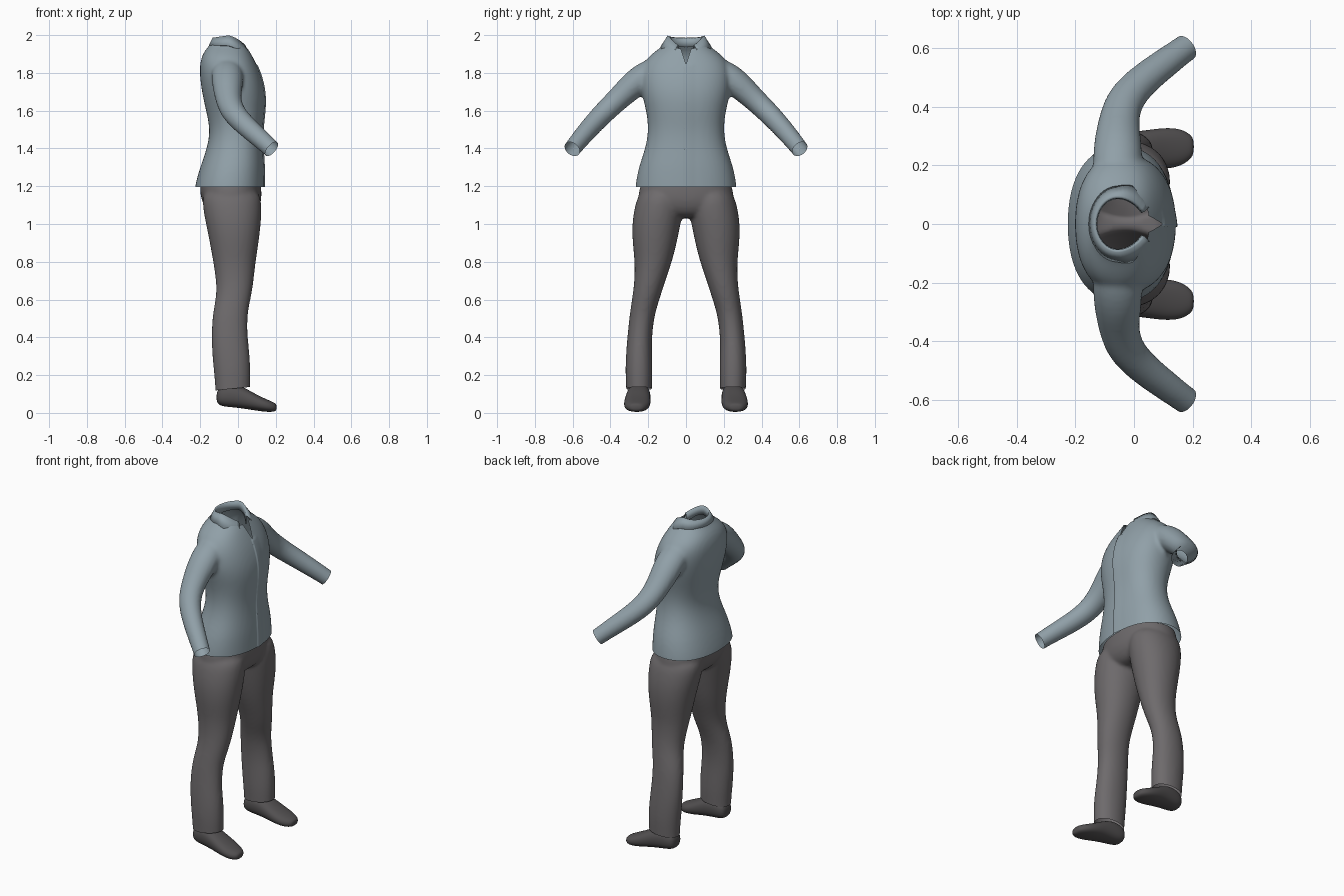
import bpy, bmesh, math
from mathutils import Vector

if "Cube" in bpy.data.objects:
    bpy.data.objects.remove(bpy.data.objects["Cube"])


def material(name, color):
    m = bpy.data.materials.new(name)
    m.use_nodes = True
    m.diffuse_color = (*color, 1)
    m.node_tree.nodes["Principled BSDF"].inputs["Base Color"].default_value = (*color, 1)
    return m


blue_grey = material("blue grey cloth", (0.28, 0.35, 0.39))
dark_grey = material("dark grey cloth", (0.155, 0.145, 0.15))
charcoal = material("charcoal leather", (0.085, 0.08, 0.082))

SIDES = 16


def loft(bm, rings, power=1.0):
    """Closed skin through (centre, half axis, half axis) rings."""
    rows = []
    for c, u, v in rings:
        row = []
        for i in range(SIDES):
            a = math.tau * i / SIDES
            k, s = math.cos(a), math.sin(a)
            k = math.copysign(abs(k) ** power, k) * 1.03
            s = math.copysign(abs(s) ** power, s) * 1.03
            row.append(bm.verts.new(Vector(c) + Vector(u) * k + Vector(v) * s))
        rows.append(row)
    faces = [bm.faces.new(rows[0]), bm.faces.new(rows[-1])]
    for a, b in zip(rows, rows[1:]):
        for i in range(SIDES):
            j = (i + 1) % SIDES
            faces.append(bm.faces.new((a[i], a[j], b[j], b[i])))
    bmesh.ops.recalc_face_normals(bm, faces=faces)


def level(z, x0, x1, y0, y1):
    """Horizontal ring from its extents."""
    return ((x0 + x1) / 2, (y0 + y1) / 2, z), ((x1 - x0) / 2, 0, 0), (0, (y1 - y0) / 2, 0)


def tube(points):
    """Rings square to a path of (position, x radius, other radius)."""
    rings = []
    for i, (p, ru, rv) in enumerate(points):
        before, after = points[max(i - 1, 0)][0], points[min(i + 1, len(points) - 1)][0]
        t = (Vector(after) - Vector(before)).normalized()
        u = (Vector((1, 0, 0)) - t * t.x).normalized()
        rings.append((p, u * ru, t.cross(u) * rv))
    return rings


def make_object(name, bm, mat):
    mesh = bpy.data.meshes.new(name)
    bm.to_mesh(mesh)
    bm.free()
    mesh.materials.append(mat)
    mesh.shade_smooth()
    ob = bpy.data.objects.new(name, mesh)
    bpy.context.collection.objects.link(ob)
    return ob


def fuse(bm, name, mat):
    """Blend overlapping lofts into one skin, return object and editable mesh."""
    ob = make_object(name, bm, mat)
    ob.modifiers.new("round", "SUBSURF").levels = 2
    remesh = ob.modifiers.new("blend", "REMESH")
    remesh.mode = "VOXEL"
    remesh.voxel_size = 0.011
    smooth = ob.modifiers.new("soften", "SMOOTH")
    smooth.iterations = 5
    dg = bpy.context.evaluated_depsgraph_get()
    mesh = bpy.data.meshes.new_from_object(ob.evaluated_get(dg))
    ob.modifiers.clear()
    ob.data = mesh
    out = bmesh.new()
    out.from_mesh(mesh)
    return ob, out


def cut(bm, co, no, rule, clear=True):
    """Slice the faces picked by rule; clear what lies beyond the plane."""
    faces = [f for f in bm.faces if rule(f.calc_center_median())]
    geom = set(faces)
    for f in faces:
        geom.update(f.verts)
        geom.update(f.edges)
    bmesh.ops.bisect_plane(bm, geom=list(geom), plane_co=co, plane_no=no, clear_outer=clear)


def finish(ob, bm, mat):
    bm.to_mesh(ob.data)
    bm.free()
    ob.data.materials.clear()
    ob.data.materials.append(mat)
    ob.data.shade_smooth()


# Shirt: torso and two sleeves
bm = bmesh.new()
torso = [(1.10, -.235, .14, .27), (1.19, -.23, .138, .268), (1.30, -.20, .138, .25),
         (1.40, -.162, .13, .212), (1.50, -.145, .128, .196), (1.60, -.168, .142, .208),
         (1.70, -.19, .144, .235), (1.80, -.203, .118, .24), (1.87, -.198, .085, .215),
         (1.92, -.175, .058, .155), (1.95, -.145, .038, .11), (2.0, -.125, .02, .09),
         (2.08, -.125, .02, .09)]
loft(bm, [level(z, x0, x1, -w, w) for z, x0, x1, w in torso], 0.88)
for s in (1, -1):
    sleeve = [((-.06, .12, 1.85), .08, .06), ((-.055, .25, 1.765), .086, .078),
              ((-.055, .34, 1.68), .07, .062), ((-.035, .43, 1.595), .064, .058),
              ((.045, .505, 1.515), .056, .053), ((.12, .56, 1.45), .051, .049),
              ((.18, .605, 1.395), .046, .045), ((.24, .645, 1.34), .046, .045)]
    loft(bm, tube([((x, s * y, z), a, b) for (x, y, z), a, b in sleeve]))
shirt, bm = fuse(bm, "shirt", blue_grey)

# Open hem, cuffs, neck
cut(bm, (0, 0, 1.195), (0, 0, -1), lambda c: c.z < 1.25 and abs(c.y) < .35)
for s in (1, -1):
    cut(bm, (.18, s * .6, 1.397), (.65, s * .45, -.55), lambda c: c.y * s > .5)
cut(bm, (-.05, 0, 1.955), (.25, 0, 1), lambda c: c.z > 1.88 and abs(c.y) < .15)

# Neck slit
SLIT, SLOPE = 1.845, 0.33
for s in (1, -1):
    cut(bm, (0, 0, SLIT), (0, s, -SLOPE), lambda c: c.x > 0 and c.z > 1.8, False)
slit = []
for f in bm.faces:
    c = f.calc_center_median()
    if c.x > 0 and c.z > SLIT and abs(c.y) < (c.z - SLIT) * SLOPE:
        slit.append(f)
bmesh.ops.delete(bm, geom=slit, context="FACES")

# Overlapping front placket
for y in (-.012, -.009):
    cut(bm, (0, y, 0), (0, 1, 0), lambda c: c.x > 0 and c.z < SLIT and abs(c.y) < .05, False)
for v in bm.verts:
    if v.co.x > 0 and v.co.z < SLIT and -.0095 < v.co.y < .05:
        v.co.x += .005 * (1 - max(v.co.y, 0) / .05)
finish(shirt, bm, blue_grey)

# Folded collar: inner stand, top fold, outer flap with two points
bm = bmesh.new()
rows = []
STEPS = 40
for i in range(STEPS + 1):
    a = math.radians(26 + (360 - 52) * i / STEPS)
    k, s = math.cos(a), math.sin(a)
    front = max(k, 0)
    top = 1.998 - .06 * front ** 2 - .012 * max(-k, 0)
    profile = [(.07 + .02 * front, .085, top - .05), (.073 + .02 * front, .088, top - .004),
               (.08 + .025 * front, .097, top),
               (.1 + .038 * front, .13 + .035 * front, 1.945 - .062 * front ** 1.5)]
    rows.append([bm.verts.new((-.055 + rx * k, ry * s, z)) for rx, ry, z in profile])
for a, b in zip(rows, rows[1:]):
    for j in range(3):
        bm.faces.new((a[j], b[j], b[j + 1], a[j + 1]))
bmesh.ops.recalc_face_normals(bm, faces=bm.faces[:])
collar = make_object("collar", bm, blue_grey)
collar.modifiers.new("thickness", "SOLIDIFY").thickness = 0.005

# Trousers: hips and two legs
bm = bmesh.new()
hips = [(1.30, -.175, .11, .2), (1.20, -.203, .122, .243), (1.12, -.195, .125, .258),
        (1.06, -.15, .1, .2), (1.03, -.1, .06, .1)]
loft(bm, [level(z, x0, x1, -w, w) for z, x0, x1, w in hips], 0.9)
leg = [(1.20, -.185, .11, .02, .235), (1.10, -.188, .125, .01, .27), (1.0, -.168, .12, .03, .285),
       (.90, -.148, .108, .05, .282), (.80, -.13, .092, .075, .27), (.70, -.115, .082, .11, .272),
       (.62, -.113, .07, .135, .282), (.52, -.135, .047, .168, .298), (.40, -.14, .05, .182, .31),
       (.30, -.135, .062, .18, .318), (.20, -.125, .066, .178, .32), (.12, -.118, .062, .182, .315),
       (.04, -.118, .062, .182, .315)]
for s in (1, -1):
    loft(bm, [level(z, x0, x1, s * y0, s * y1) for z, x0, x1, y0, y1 in leg], 0.95)
trousers, bm = fuse(bm, "trousers", dark_grey)
cut(bm, (0, 0, 1.21), (0, 0, 1), lambda c: c.z > 1.15)
cut(bm, (-.03, 0, .128), (.1, 0, -1), lambda c: c.z < .2)
finish(trousers, bm, dark_grey)

# Shoes
shoe = [(-.115, .055, .11, .035), (-.09, .035, .145, .055), (-.02, .03, .155, .062),
        (.04, .022, .13, .065), (.1, .012, .095, .07), (.155, .005, .07, .065),
        (.19, .006, .055, .045), (.205, .015, .045, .025)]
for s, side in ((1, "left"), (-1, "right")):
    bm = bmesh.new()
    loft(bm, [((x, s * (.252 + .06 * x), (z0 + z1) / 2), (0, w, 0), (0, 0, (z1 - z0) / 2))
              for x, z0, z1, w in shoe], 0.85)
    ob = make_object(side + "_shoe", bm, charcoal)
    sub = ob.modifiers.new("round", "SUBSURF")
    sub.levels = sub.render_levels = 2
